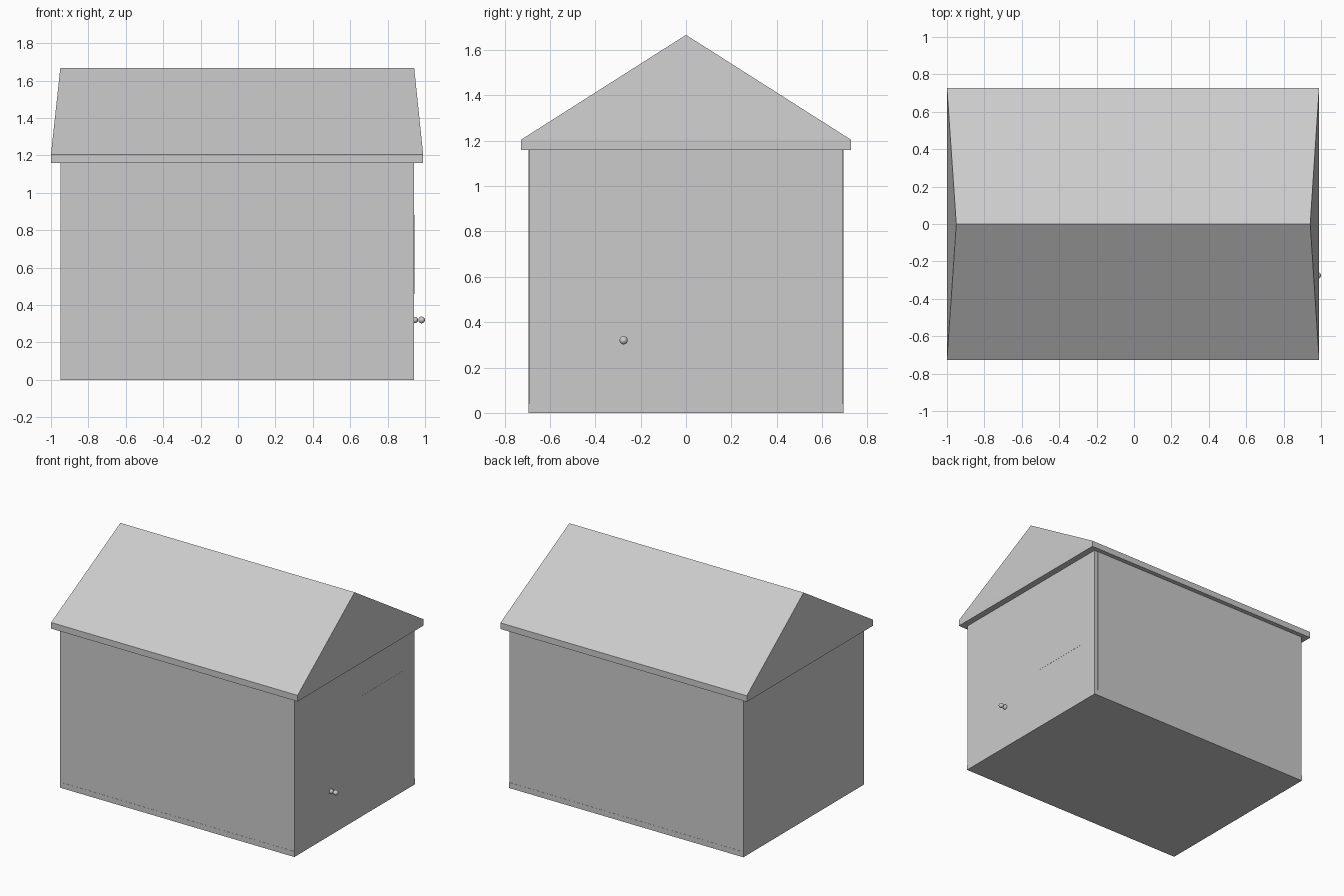
import bpy, bmesh

if "Cube" in bpy.data.objects:
    bpy.data.objects.remove(bpy.data.objects["Cube"])


def mesh_object(name, bm):
    bmesh.ops.recalc_face_normals(bm, faces=bm.faces)
    me = bpy.data.meshes.new(name)
    bm.to_mesh(me)
    bm.free()
    ob = bpy.data.objects.new(name, me)
    bpy.context.collection.objects.link(ob)
    return ob


def box(name, lo, hi):
    bm = bmesh.new()
    bmesh.ops.create_cube(bm, size=1)
    for v in bm.verts:
        v.co = [lo[i] if v.co[i] < 0 else hi[i] for i in range(3)]
    return mesh_object(name, bm)


def ball(name, loc, radius):
    bpy.ops.mesh.primitive_uv_sphere_add(segments=20, ring_count=12, radius=radius, location=loc)
    bpy.context.object.name = name
    bpy.ops.object.shade_smooth()


X0, X1, Y = -0.95, 0.942, 0.695      # wall extents
FLOOR, TOP, T = 0.04, 1.16, 0.03     # floor height, wall height, wall thickness

# Floor and walls
box("floor", (X0, -Y, 0), (X1, Y, FLOOR))
for name, s in (("front_wall", -1), ("back_wall", 1)):
    a, b = sorted((s * (Y - T), s * (Y - 0.001)))
    box(name, (X0, a, FLOOR), (X1 - T, b, TOP))
box("left_wall", (X0, -Y + T, FLOOR), (X0 + T, Y - T, TOP))
box("right_wall", (X1 - T, -Y + 0.003, FLOOR), (X1, Y - 0.003, TOP))

# Window panel, almost flush with the right wall
box("window_panel", (X1 - 0.02, 0.09, 0.46), (X1 + 0.001, 0.55, 0.88))

# Roof: flat eave band rising to a ridge with slightly leaning gables
EX0, EX1, EY, EAVE, RIDGE = -1.0, 0.99, 0.727, 1.205, 1.667
bm = bmesh.new()
rings = []
for x, rx in ((EX0, X0), (EX1, X1)):
    rings.append([bm.verts.new(p) for p in (
        (x, -EY, TOP), (x, -EY, EAVE), (rx, 0, RIDGE), (x, EY, EAVE), (x, EY, TOP))])
a, b = rings
for r in rings:
    bm.faces.new((r[0], r[1], r[3], r[4]))
    bm.faces.new((r[1], r[2], r[3]))
for i in range(5):
    j = (i + 1) % 5
    bm.faces.new((a[i], a[j], b[j], b[i]))
mesh_object("roof", bm)

# Door knob: small inner ball and outer ball
ball("knob_base", (0.946, -0.275, 0.32), 0.017)
ball("knob", (0.982, -0.275, 0.32), 0.018)
